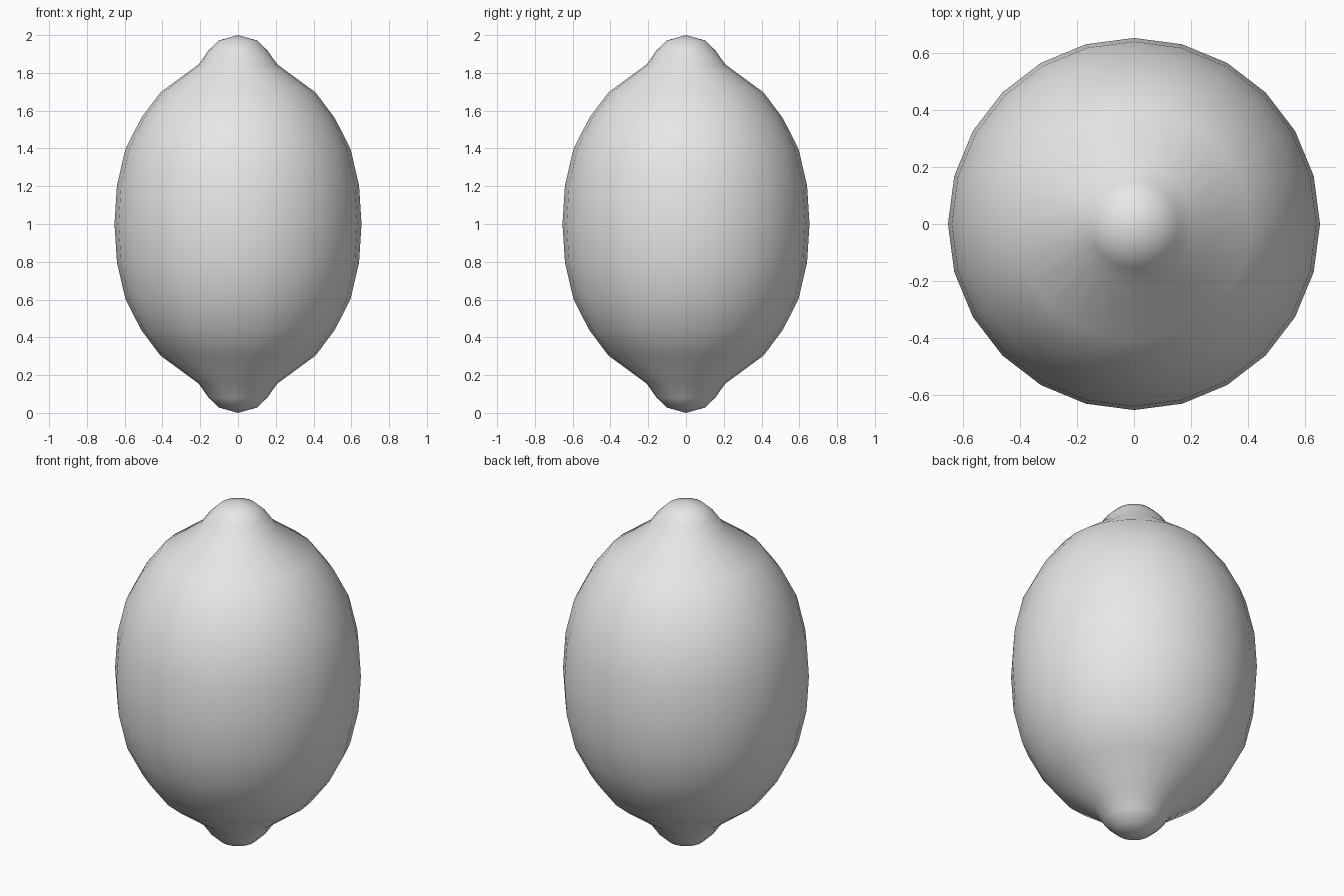
import bpy, bmesh, math

cube = bpy.data.objects.get("Cube")
if cube:
    bpy.data.objects.remove(cube, do_unlink=True)

SIDES = 24

# Plain pale grey
grey = bpy.data.materials.new("pale_grey")
grey.use_nodes = True
color = (0.8, 0.8, 0.8, 1)
grey.diffuse_color = color
grey.node_tree.nodes["Principled BSDF"].inputs["Base Color"].default_value = color

# Half profile from the tip to the equator: radius, height above the middle
half = [(0, 1), (0.1, 0.972), (0.155, 0.92), (0.208, 0.845), (0.41, 0.697),
        (0.513, 0.56), (0.596, 0.397), (0.641, 0.203), (0.654, 0)]
profile = half + [(r, -h) for r, h in reversed(half[:-1])]

# Spin the profile into the fruit body with a nub at each end
bm = bmesh.new()
verts = [bm.verts.new((r, 0, 1 + h)) for r, h in profile]
edges = [bm.edges.new(pair) for pair in zip(verts, verts[1:])]
bmesh.ops.spin(bm, geom=verts + edges, cent=(0, 0, 0), axis=(0, 0, 1),
               angle=math.tau, steps=SIDES, use_merge=True)
bmesh.ops.remove_doubles(bm, verts=bm.verts[:], dist=0.0005)
bmesh.ops.recalc_face_normals(bm, faces=bm.faces[:])
for face in bm.faces:
    face.smooth = True

mesh = bpy.data.meshes.new("fruit_body")
bm.to_mesh(mesh)
bm.free()
mesh.materials.append(grey)
fruit = bpy.data.objects.new("fruit_body", mesh)
bpy.context.collection.objects.link(fruit)
